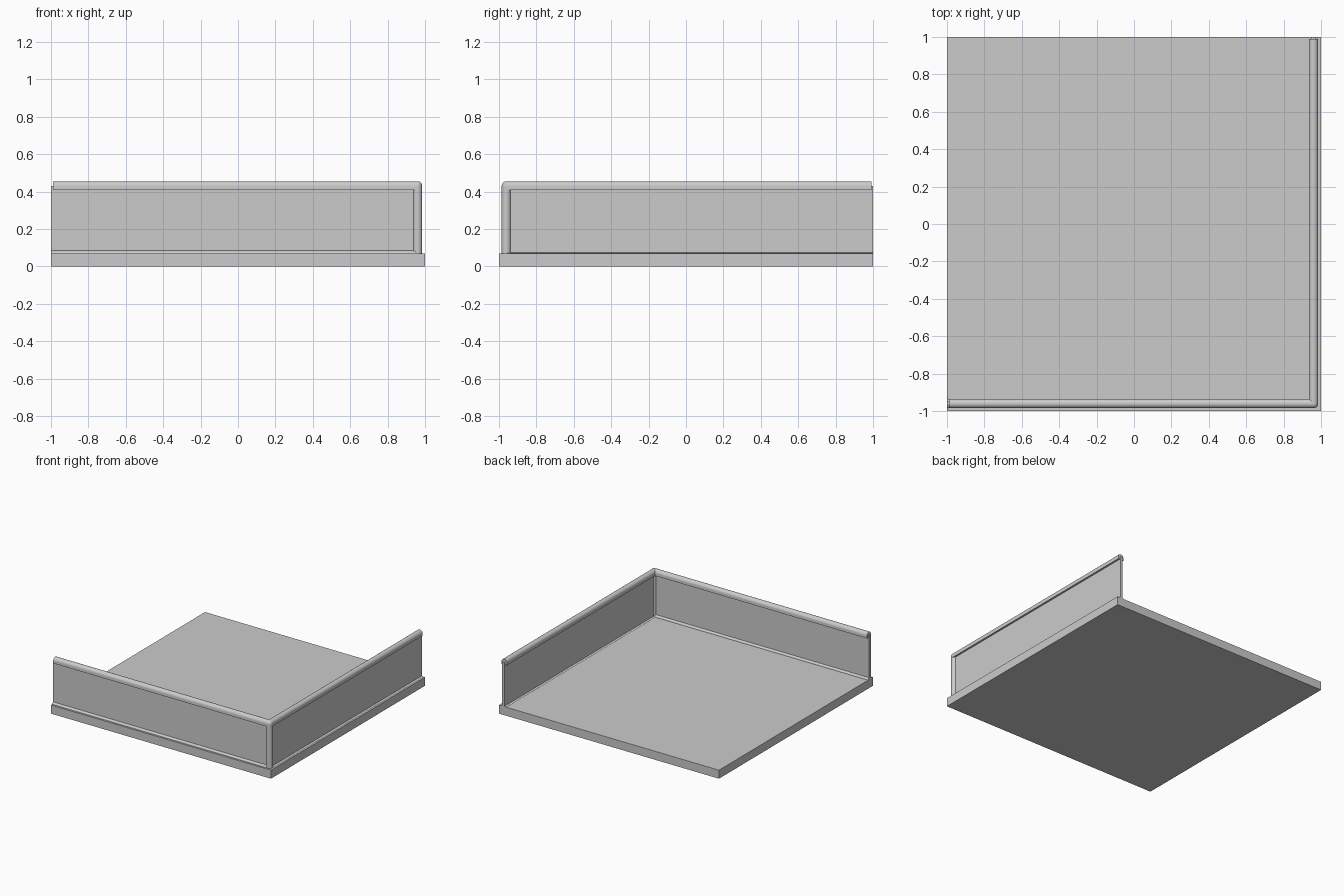
import bpy, bmesh, math
from mathutils import Vector

cube = bpy.data.objects.get("Cube")
if cube:
    bpy.data.objects.remove(cube, do_unlink=True)

grey = bpy.data.materials.new("plain grey")
grey.use_nodes = True
colour = (0.6, 0.6, 0.6, 1)
grey.diffuse_color = colour
grey.node_tree.nodes["Principled BSDF"].inputs["Base Color"].default_value = colour

SLAB = 0.07        # floor thickness
INSET = 0.96       # wall centre line
R = 0.025          # rail radius
TOP = 0.43         # rail centre height


def finish(name, bm, smooth=False):
    bmesh.ops.recalc_face_normals(bm, faces=bm.faces)
    mesh = bpy.data.meshes.new(name)
    bm.to_mesh(mesh)
    bm.free()
    mesh.materials.append(grey)
    obj = bpy.data.objects.new(name, mesh)
    bpy.context.collection.objects.link(obj)
    if smooth:
        bpy.ops.object.select_all(action="DESELECT")
        obj.select_set(True)
        bpy.context.view_layer.objects.active = obj
        bpy.ops.object.shade_smooth_by_angle(angle=math.radians(35))
    return obj


def box(name, lo, hi):
    bm = bmesh.new()
    bmesh.ops.create_cube(bm, size=1)
    lo, hi = Vector(lo), Vector(hi)
    for v in bm.verts:
        v.co = (lo + hi) / 2 + v.co * (hi - lo)
    return finish(name, bm)


def prism(name, points, direction):
    bm = bmesh.new()
    face = bm.faces.new([bm.verts.new(p) for p in points])
    result = bmesh.ops.extrude_face_region(bm, geom=[face])
    verts = [g for g in result["geom"] if isinstance(g, bmesh.types.BMVert)]
    bmesh.ops.translate(bm, verts=verts, vec=direction)
    return finish(name, bm, True)


# Rounded rail section with a flat underside
arc = [(R * math.cos(math.pi * i / 12), R * math.sin(math.pi * i / 12)) for i in range(13)]
section = [(R, -0.02)] + arc + [(-R, -0.02)]

# Floor and the two wall panels
box("floor_slab", (-1, -1, 0), (1, 1, SLAB))
box("front_panel", (-1, -INSET - 0.01, SLAB), (INSET, -INSET + 0.01, TOP))
box("left_panel", (INSET - 0.01, -INSET, SLAB), (INSET + 0.01, 1, TOP))

# Handrails
prism("front_handrail", [(-0.99, -INSET + u, TOP + v) for u, v in section], (0.99 + INSET, 0, 0))
prism("left_handrail", [(INSET + u, -INSET, TOP + v) for u, v in section], (0, 0.99 + INSET, 0))

# Low rounded trim along the foot of each wall
for name, rise in (("front_foot_trim", 0.016), ("left_foot_trim", 0.004)):
    trim = [(u, SLAB + v / R * rise) for u, v in arc]
    if name.startswith("front"):
        prism(name, [(-1, -INSET + u, z) for u, z in trim], (1 + INSET, 0, 0))
    else:
        prism(name, [(INSET + u, -INSET, z) for u, z in trim], (0, 1 + INSET, 0))

# Round corner post with a domed cap that joins the handrails
ring = [(math.cos(math.tau * i / 24), math.sin(math.tau * i / 24)) for i in range(24)]
prism("corner_post", [(INSET + R * c, -INSET + R * s, SLAB) for c, s in ring], (0, 0, TOP - SLAB))
bm = bmesh.new()
bmesh.ops.create_uvsphere(bm, u_segments=24, v_segments=12, radius=R)
bmesh.ops.translate(bm, verts=bm.verts, vec=(INSET, -INSET, TOP))
finish("corner_cap", bm, True)
